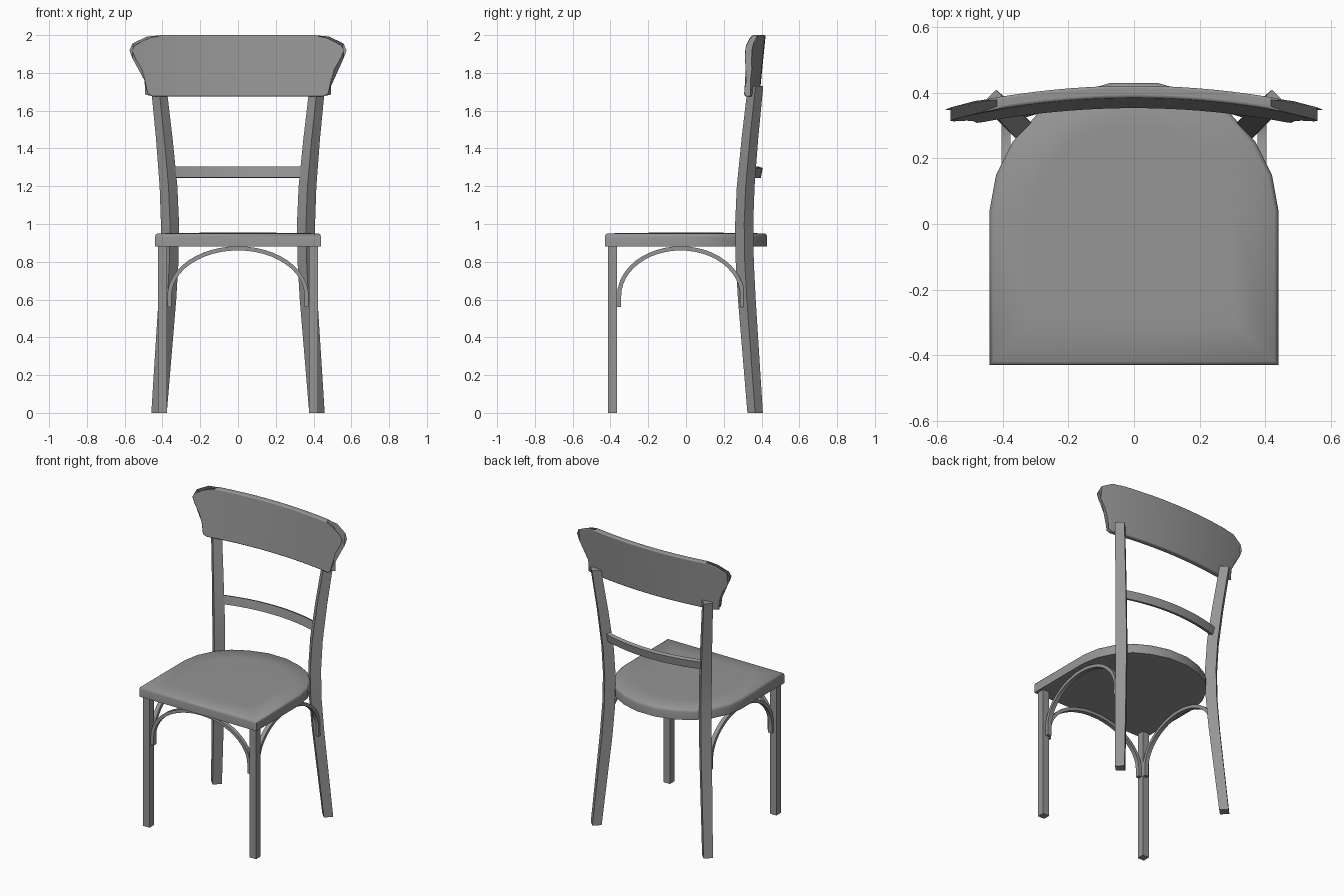
import bpy, bmesh, math
from mathutils import Vector

cube = bpy.data.objects.get("Cube")
if cube:
    bpy.data.objects.remove(cube, do_unlink=True)

GREY = (0.3, 0.3, 0.3, 1)
grey = bpy.data.materials.new("grey paint")
grey.use_nodes = True
grey.diffuse_color = GREY
grey.node_tree.nodes["Principled BSDF"].inputs["Base Color"].default_value = GREY


def loft(name, rings, angle=35, bevel=0):
    """Skin a row of equal rings, cap both ends and shade by angle."""
    bm = bmesh.new()
    rows = [[bm.verts.new(p) for p in ring] for ring in rings]
    n = len(rows[0])
    for a, b in zip(rows, rows[1:]):
        for i in range(n):
            j = (i + 1) % n
            bm.faces.new((a[i], a[j], b[j], b[i]))
    bm.faces.new(rows[0][::-1])
    bm.faces.new(rows[-1])
    bmesh.ops.recalc_face_normals(bm, faces=bm.faces)
    mesh = bpy.data.meshes.new(name)
    bm.to_mesh(mesh)
    bm.free()
    mesh.materials.append(grey)
    obj = bpy.data.objects.new(name, mesh)
    bpy.context.collection.objects.link(obj)
    if bevel:
        mod = obj.modifiers.new("soft edge", "BEVEL")
        mod.width, mod.segments, mod.angle_limit = bevel, 3, math.radians(50)
    bpy.ops.object.select_all(action="DESELECT")
    obj.select_set(True)
    bpy.context.view_layer.objects.active = obj
    bpy.ops.object.shade_smooth_by_angle(angle=math.radians(angle))
    return obj


# Seat: straight front, rounded back, softened upper rim
half = [(0.44, -0.43), (0.44, 0.04), (0.42, 0.15), (0.37, 0.25), (0.29, 0.34),
        (0.19, 0.395), (0.07, 0.43)]
outline = half + [(-x, y) for x, y in reversed(half)]
levels = [(0.88, 1), (0.93, 1), (0.943, 0.992), (0.95, 0.972), (0.953, 0.7), (0.954, 0.35)]
loft("seat", [[(x * s, y * s, z) for x, y in outline] for z, s in levels], 65)

# Front legs: plain square posts
for side, label in ((1, "left"), (-1, "right")):
    x, y, r = side * 0.4, -0.388, 0.024
    square = [(x - r, y - r), (x + r, y - r), (x + r, y + r), (x - r, y + r)]
    loft(f"front_leg_{label}", [[(*p, z) for p in square] for z in (0, 0.885)])

# Back legs: square posts turned to the diagonal, bowing toward the seat
LEG = [(0, 0.058, 0.041), (0.3, 0.036, 0.044), (0.6, 0.014, 0.047), (0.8, 0.003, 0.048),
       (1.0, 0, 0.048), (1.2, 0.008, 0.047), (1.45, 0.03, 0.044), (1.73, 0.06, 0.041)]
for side, label in ((1, "left"), (-1, "right")):
    rings = []
    for z, out, r in LEG:
        x, y = 0.36 + out, 0.308 + out
        rings.append([(side * (x + dx), y + dy, z)
                      for dx, dy in ((r, 0), (0, r), (-r, 0), (0, -r))])
    loft(f"back_leg_{label}", rings)


# Bentwood arches under the seat
def arch(name, place, centre, reach, depth):
    path = [(-1, 0.56)]
    path += [(-math.cos(math.pi * i / 24), math.sin(math.pi * i / 24)) for i in range(25)]
    path += [(1, 0.56)]
    rings = []
    for k, (u, v) in enumerate(path):
        ring = []
        for inset, d in ((0, -depth), (0, depth), (0.022, depth), (0.022, -depth)):
            end = k in (0, len(path) - 1)
            z = 0.56 if end else 0.62 + v * (0.262 - inset)
            ring.append(place(centre + u * (reach - inset), d, z))
        rings.append(ring)
    loft(name, rings)


arch("front_arch", lambda u, d, z: (u, -0.388 + d, z), 0, 0.374, 0.014)
for side, label in ((1, "left"), (-1, "right")):
    arch(f"side_arch_{label}", lambda u, d, z: (side * 0.39 + d, u, z), -0.028, 0.337, 0.014)

# Middle rail bowed backwards between the back legs
rings = []
for i in range(13):
    x = -0.36 + 0.06 * i
    y = 0.39 - 0.45 * x * x
    rings.append([(x, y + dy, z) for dy, z in
                  ((-0.016, 1.247), (0.006, 1.243), (0.016, 1.296), (-0.006, 1.304))])
loft("middle_rail", rings)

# Backrest: curved, leaning board with flared upper corners (height, half width)
ROWS = [(1.675, 0.455), (1.69, 0.484), (1.76, 0.495), (1.82, 0.515), (1.88, 0.552),
        (1.92, 0.567), (1.95, 0.552), (1.985, 0.48), (2.0, 0.41)]


def board_point(t, z, w, back):
    x = t * w
    y = 0.352 + 0.1 * (z - 1.675) - 0.2 * x * x + back * 0.037
    return Vector((x, y, z))


rings = []
for i in range(25):
    t = i / 12 - 1
    rings.append([board_point(t, z, w, 0) for z, w in ROWS]
                 + [board_point(t, z, w, 1) for z, w in reversed(ROWS)])
loft("backrest", rings, 40, 0.01)
